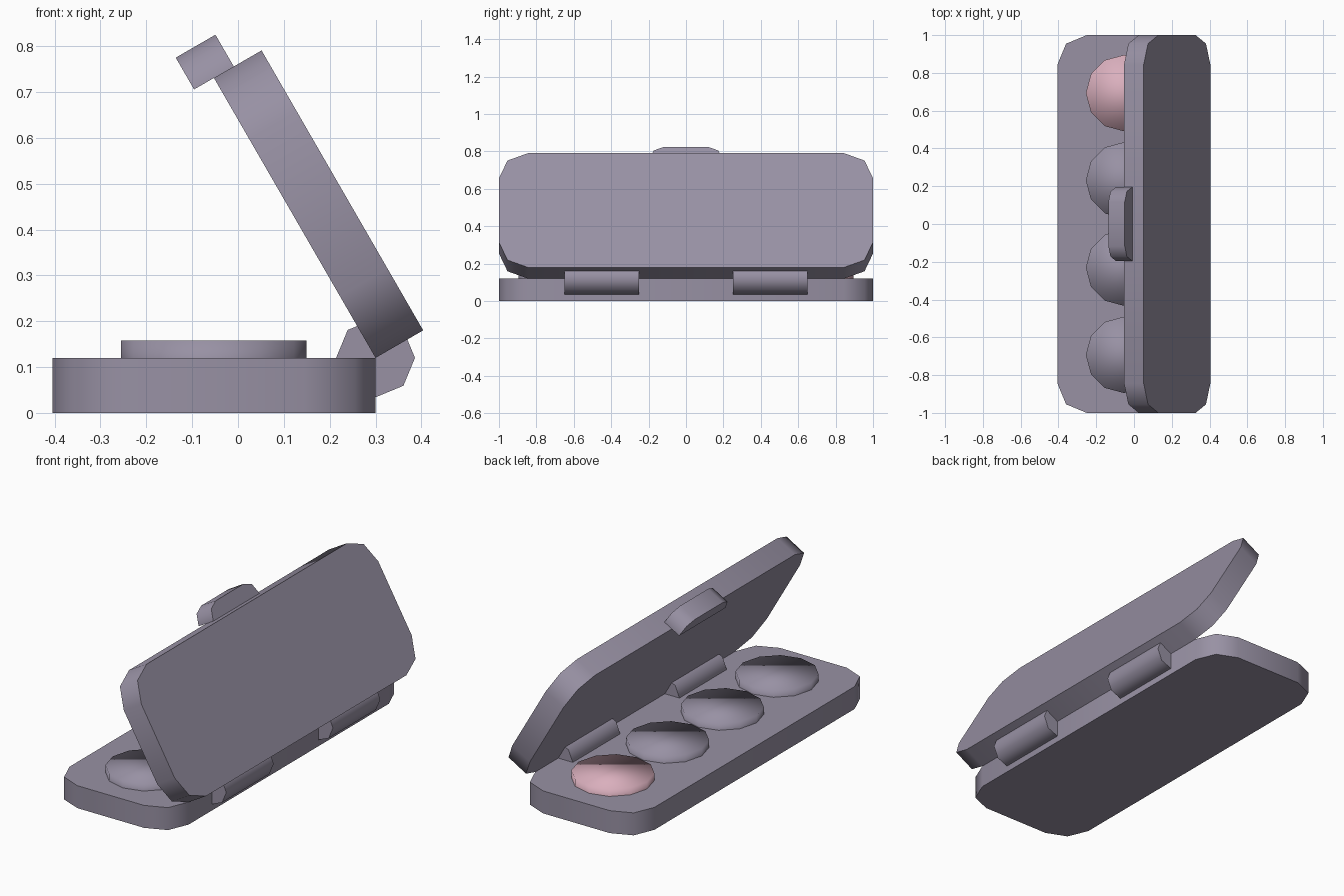
import bpy, bmesh, math
from mathutils import Matrix

if "Cube" in bpy.data.objects:
    bpy.data.objects.remove(bpy.data.objects["Cube"], do_unlink=True)


def material(name, rgb):
    m = bpy.data.materials.new(name)
    m.use_nodes = True
    m.diffuse_color = (*rgb, 1)
    m.node_tree.nodes["Principled BSDF"].inputs["Base Color"].default_value = (*rgb, 1)
    return m


GREY = material("mauve grey", (0.314, 0.283, 0.37))
PINK = material("soft pink", (0.70, 0.43, 0.51))


def finish(name, bm, mat, sharp_angle=50):
    """Turn a bmesh into a shaded object."""
    bmesh.ops.recalc_face_normals(bm, faces=bm.faces)
    mesh = bpy.data.meshes.new(name)
    bm.to_mesh(mesh)
    bm.free()
    mesh.materials.append(mat)
    obj = bpy.data.objects.new(name, mesh)
    bpy.context.collection.objects.link(obj)
    bpy.ops.object.select_all(action='DESELECT')
    obj.select_set(True)
    bpy.context.view_layer.objects.active = obj
    if sharp_angle:
        bpy.ops.object.shade_smooth_by_angle(angle=math.radians(sharp_angle))
    else:
        bpy.ops.object.shade_smooth()
    return obj


def slab(name, x0, x1, half_y, z0, z1, radius, round_right=True):
    """Plate with two-step rounded corners."""
    corners = [(x1, half_y, 0), (x0, half_y, 90), (x0, -half_y, 180), (x1, -half_y, 270)]
    bm = bmesh.new()
    ring = []
    for x, y, start in corners:
        if x == x1 and not round_right:
            ring.append(bm.verts.new((x, y, z0)))
            continue
        cx = x - math.copysign(radius, x - (x0 + x1) / 2)
        cy = y - math.copysign(radius, y)
        for step in range(3):
            a = math.radians(start + step * 45)
            ring.append(bm.verts.new((cx + radius * math.cos(a), cy + radius * math.sin(a), z0)))
    face = bm.faces.new(ring)
    top = bmesh.ops.extrude_face_region(bm, geom=[face])["geom"]
    bmesh.ops.translate(bm, vec=(0, 0, z1 - z0),
                        verts=[v for v in top if isinstance(v, bmesh.types.BMVert)])
    return finish(name, bm, GREY)


def cylinder(name, sides, radius, depth, matrix, mat, sharp_angle):
    bm = bmesh.new()
    bmesh.ops.create_cone(bm, cap_ends=True, segments=sides, radius1=radius,
                          radius2=radius, depth=depth, matrix=matrix)
    return finish(name, bm, mat, sharp_angle)


LENGTH, THICK = 0.705, 0.12
PIVOT = (0.30, 0, THICK)

# Lower tray
slab("base", 0.30 - LENGTH, 0.30, 1, 0, THICK, 0.155)

# Open lid and its clasp, built closed around the hinge axis and swung open
lid = slab("lid", -LENGTH, 0, 1, 0, THICK, 0.155)
clasp = slab("clasp", -LENGTH - 0.08, -LENGTH, 0.195, -0.05, 0.05, 0.078, False)
for part in (lid, clasp):
    part.location = PIVOT
    part.rotation_euler.y = math.radians(60)

# Hinge barrels
for side, y in (("left", -0.45), ("right", 0.45)):
    turn = Matrix.Translation((PIVOT[0], y, THICK)) @ Matrix.Rotation(math.pi / 2, 4, 'X')
    cylinder("hinge_" + side, 8, 0.086, 0.4, turn, GREY, 50)

# Row of round pans, softly shaded across the rim
for i in range(4):
    place = Matrix.Translation((-0.053, (i - 1.5) * 0.462, 0.108))
    cylinder("pan_%d" % (i + 1), 12, 0.202, 0.1, place, PINK if i == 3 else GREY, 0)
